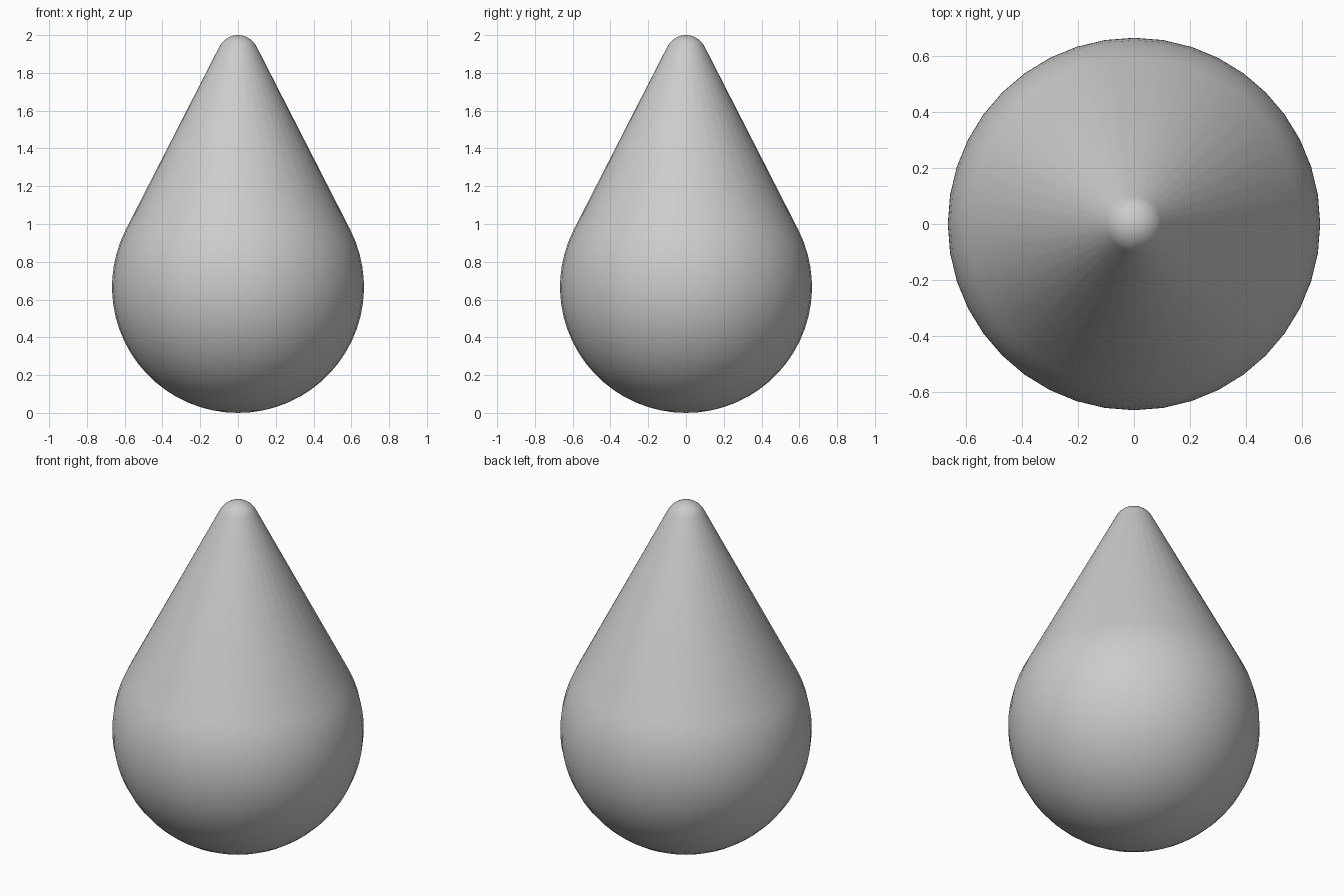
import bpy, bmesh, math

if "Cube" in bpy.data.objects:
    bpy.data.objects.remove(bpy.data.objects["Cube"])

R, r = 0.667, 0.11            # body and tip radii
SIDES = 40
tip_z = 2 - r
lean = math.asin((R - r) / (tip_z - R))   # tangent angle shared by both arcs


def arc(radius, cz, a0, a1, n):
    return [(max(radius * math.cos(a0 + (a1 - a0) * i / n), 0),
             cz + radius * math.sin(a0 + (a1 - a0) * i / n)) for i in range(n + 1)]


# Half profile: round bottom, straight tangent side, rounded tip
profile = (arc(R, R, -math.pi / 2, lean, 20)
           + arc(r, tip_z, lean, math.pi / 2, 8))

# Spin the profile into a closed drop
bm = bmesh.new()
verts = [bm.verts.new((x, 0, z)) for x, z in profile]
edges = [bm.edges.new(pair) for pair in zip(verts, verts[1:])]
bmesh.ops.spin(bm, geom=verts + edges, axis=(0, 0, 1), cent=(0, 0, 0),
               angle=2 * math.pi, steps=SIDES)
bmesh.ops.remove_doubles(bm, verts=bm.verts, dist=1e-4)
bmesh.ops.recalc_face_normals(bm, faces=bm.faces)
for f in bm.faces:
    f.smooth = True

mesh = bpy.data.meshes.new("teardrop")
bm.to_mesh(mesh)
bm.free()
bpy.context.collection.objects.link(bpy.data.objects.new("teardrop", mesh))
